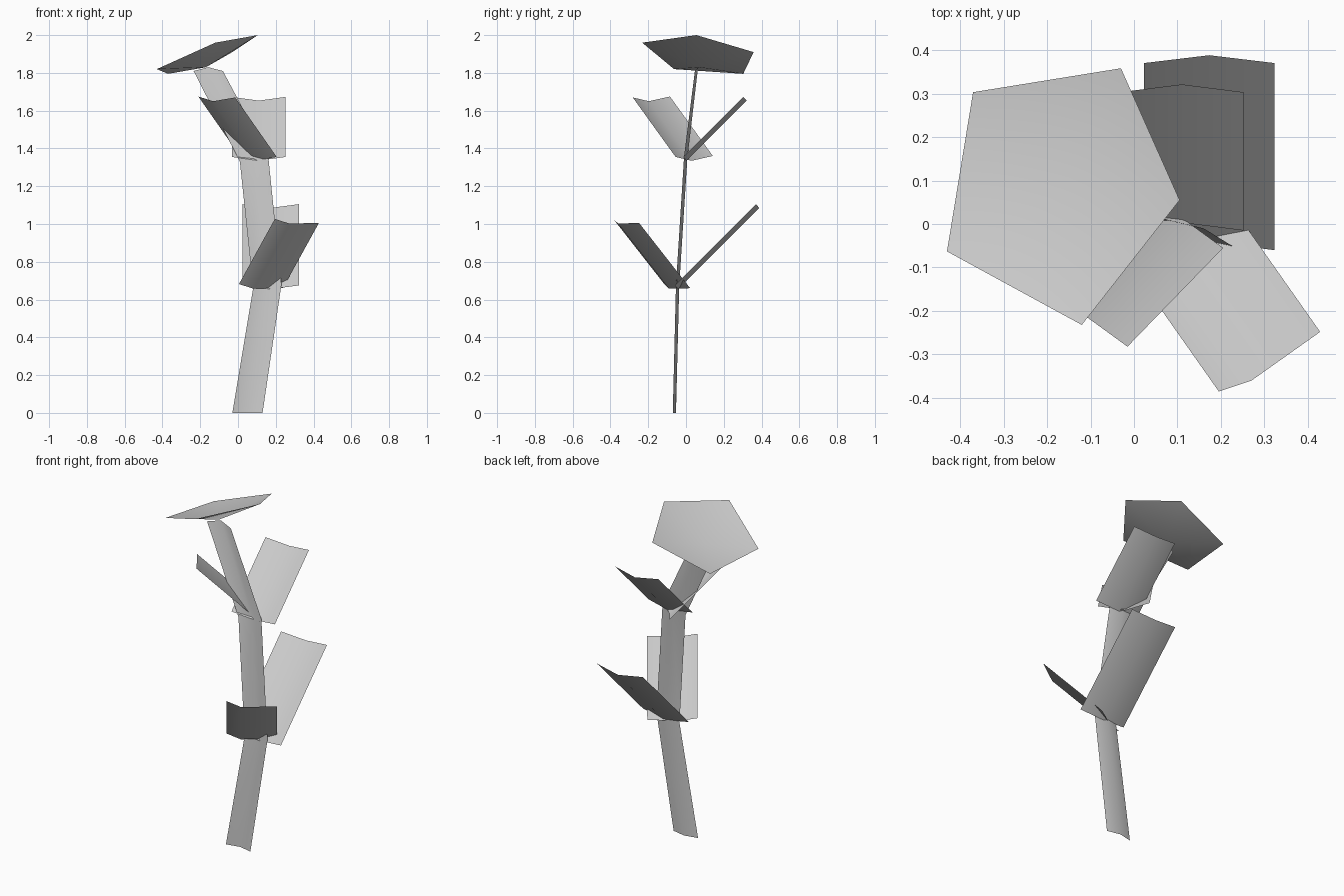
import bpy
import bmesh
from mathutils import Vector

default_cube = bpy.data.objects.get("Cube")
if default_cube:
    bpy.data.objects.remove(default_cube, do_unlink=True)

# One plain material for the whole plant
grey = bpy.data.materials.new("plain grey")
grey.use_nodes = True
colour = (0.6, 0.6, 0.6, 1)
grey.diffuse_color = colour
grey.node_tree.nodes["Principled BSDF"].inputs["Base Color"].default_value = colour


def finish(name, bm):
    """Turn a bmesh into a smooth-shaded object."""
    for face in bm.faces:
        face.smooth = True
    mesh = bpy.data.meshes.new(name)
    bm.to_mesh(mesh)
    bm.free()
    mesh.materials.append(grey)
    obj = bpy.data.objects.new(name, mesh)
    bpy.context.scene.collection.objects.link(obj)
    return obj


def ribbon(name, rows):
    """Skin an open strip through successive cross-section rows."""
    bm = bmesh.new()
    rings = [[bm.verts.new(point) for point in row] for row in rows]
    for low, high in zip(rings, rings[1:]):
        for i in range(len(low) - 1):
            bm.faces.new((low[i], low[i + 1], high[i + 1], high[i]))
    return finish(name, bm)


def leaf(name, tip_edge, growth):
    """Folded leaf: the tip edge swept back down along the growth direction."""
    tip = [Vector(point) for point in tip_edge]
    base = [point - Vector(growth) for point in tip]
    return ribbon(name, (base, tip))


def back_leaf(name, x, half_width, y, z, length):
    """Leaf rising backwards at forty-five degrees with a sunken midrib."""
    edge = ((x - half_width, y, z),
            (x, y + 0.018, z - 0.02),
            (x + half_width, y, z))
    return leaf(name, edge, (0, length, length))


# Stem: a shallow folded strip that bends at each pair of leaves
def stem_row(left, right, y, z_left, z_middle, z_right):
    middle = (left + right) / 2
    return ((left, y, z_left), (middle, y + 0.017, z_middle), (right, y, z_right))


ribbon("stem", (
    stem_row(-0.03, 0.13, -0.07, 0, 0, 0),
    stem_row(0.08, 0.23, -0.053, 0.66, 0.67, 0.68),
    stem_row(0.01, 0.16, -0.01, 1.33, 1.345, 1.36),
    stem_row(-0.235, -0.08, 0.047, 1.81, 1.83, 1.81),
))

# Leaves: one to the back and one to the front at each bend
back_leaf("lower_back_leaf", 0.173, 0.15, 0.37, 1.105, 0.43)
back_leaf("upper_back_leaf", 0.11, 0.142, 0.303, 1.673, 0.318)
leaf("lower_front_leaf",
     ((0.428, -0.248, 1.005), (0.27, -0.36, 1.003), (0.195, -0.385, 1.027)),
     (0.19, -0.27, 0.345))
leaf("upper_front_leaf",
     ((-0.015, -0.282, 1.67), (-0.132, -0.197, 1.65), (-0.21, -0.085, 1.675)),
     (-0.22, -0.227, 0.315))

# Flower head: tilted pentagon dished down to the top of the stem
bm = bmesh.new()
centre = bm.verts.new((-0.17, 0.07, 1.83))
rim = [bm.verts.new(point) for point in (
    (-0.37, 0.303, 1.795), (-0.43, -0.063, 1.82), (-0.12, -0.232, 1.96),
    (0.105, 0.055, 2), (-0.03, 0.358, 1.91))]
for i, vert in enumerate(rim):
    bm.faces.new((centre, vert, rim[(i + 1) % len(rim)]))
finish("flower_head", bm)
